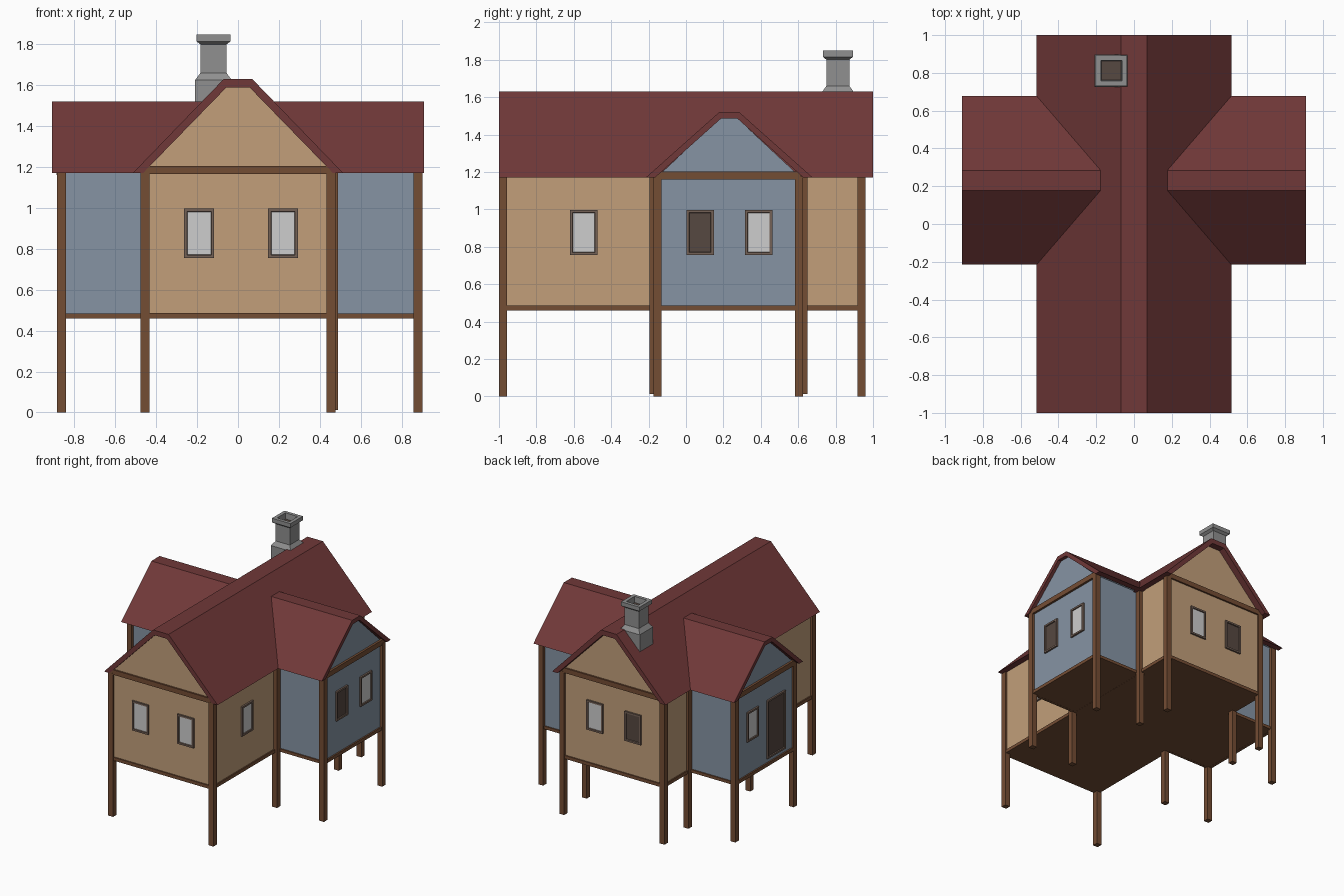
import bpy, bmesh
from mathutils import Vector

if "Cube" in bpy.data.objects:
    bpy.data.objects.remove(bpy.data.objects["Cube"])


def mat(name, r, g, b):
    m = bpy.data.materials.new(name)
    lin = [((c / 255 + 0.055) / 1.055) ** 2.4 for c in (r, g, b)]
    m.diffuse_color = (*lin, 1)
    m.use_nodes = True
    m.node_tree.nodes["Principled BSDF"].inputs["Base Color"].default_value = m.diffuse_color
    return m


ROOF = mat("red roof", 112, 56, 56)
TAN = mat("tan plaster", 194, 159, 122)
BLUE = mat("blue plaster", 134, 148, 164)
WOOD = mat("brown timber", 116, 77, 52)
FRAME = mat("window frame", 116, 97, 86)
LIGHT = mat("light pane", 205, 205, 205)
DARK = mat("dark pane", 86, 72, 65)
STONE = mat("grey stone", 144, 144, 144)


def finish(bm, name, *mats):
    bmesh.ops.recalc_face_normals(bm, faces=bm.faces)
    me = bpy.data.meshes.new(name)
    bm.to_mesh(me)
    bm.free()
    for m in mats:
        me.materials.append(m)
    ob = bpy.data.objects.new(name, me)
    bpy.context.collection.objects.link(ob)
    return ob


def box_bm(x0, x1, y0, y1, z0, z1):
    bm = bmesh.new()
    bmesh.ops.create_cube(bm, size=1)
    lo, size = Vector((x0, y0, z0)), Vector((x1 - x0, y1 - y0, z1 - z0))
    for v in bm.verts:
        v.co = Vector(lo[i] + (v.co[i] + 0.5) * size[i] for i in range(3))
    return bm


def box(name, m, *dims):
    return finish(box_bm(*dims), name, m)


def prism(name, m, profile, a0, a1, axis):
    """Extrude a (across, z) profile along y or x."""
    bm = bmesh.new()
    put = (lambda u, z, a: (u, a, z)) if axis == 'y' else (lambda u, z, a: (a, u, z))
    f = bm.faces.new([bm.verts.new(put(u, z, a0)) for u, z in profile])
    ext = bmesh.ops.extrude_face_region(bm, geom=[f])
    d = Vector(put(0, 0, a1 - a0))
    bmesh.ops.translate(bm, vec=d, verts=[v for v in ext["geom"] if isinstance(v, bmesh.types.BMVert)])
    return finish(bm, name, m)


def roof(name, mid, half, inner, ridge, inner_ridge, top, under, a0, a1, axis):
    """Bent shell with a narrow flat ridge."""
    right = [(half, 1.17), (ridge, top)]
    left = [(-u, z) for u, z in reversed(right)]
    low = [(-inner, 1.17), (-inner_ridge, under), (inner_ridge, under), (inner, 1.17)]
    prism(name, ROOF, [(mid + u, z) for u, z in right + left + low], a0, a1, axis)


def body(name, m, mid, half, ridge, eave, top, a0, a1, axis):
    pts = [(half, 0.47), (half, eave), (ridge, top), (-ridge, top), (-half, eave), (-half, 0.47)]
    prism(name, m, [(mid + u, z) for u, z in pts], a0, a1, axis)


def opening(name, side, plane, centre, pane, width=0.147, z0=0.755, z1=0.997):
    """Framed window or door; side is '+x', '-x', '+y' or '-y'."""
    s = 1 if side[0] == '+' else -1
    near, far = sorted((plane - s * 0.02, plane + s * 0.014))
    c0, c1 = centre - width / 2, centre + width / 2
    along_x = side[1] == 'y'
    bm = box_bm(c0, c1, near, far, z0, z1) if along_x else box_bm(near, far, c0, c1, z0, z1)
    bm.normal_update()
    n = Vector((0, s, 0)) if along_x else Vector((s, 0, 0))
    face = next(f for f in bm.faces if f.normal.dot(n) > 0.9)
    bmesh.ops.inset_individual(bm, faces=[face], thickness=0.02, depth=0)
    bmesh.ops.inset_individual(bm, faces=[face], thickness=0.003, depth=-0.008)
    face.material_index = 1
    finish(bm, name, FRAME, pane)


# walls with gables
body("main_walls", TAN, 0, 0.46, 0.058, 1.18, 1.592, -0.985, 0.945, 'y')
body("wing_walls", BLUE, 0.228, 0.376, 0.046, 1.18, 1.487, -0.87, 0.882, 'x')

# roofs
roof("main_roof", 0, 0.515, 0.465, 0.07, 0.056, 1.63, 1.59, -1.0, 1.0, 'y')
roof("wing_roof", 0.231, 0.446, 0.396, 0.053, 0.044, 1.52, 1.485, -0.91, 0.91, 'x')

# floors
box("main_floor", WOOD, -0.465, 0.465, -0.99, 0.95, 0.46, 0.475)
box("wing_floor", WOOD, -0.875, 0.887, -0.155, 0.61, 0.461, 0.475)

# sill beams around the base and tie beams across the gables
for n, s in (("left", -1), ("right", 1)):
    x = s * 0.46
    for part, y0, y1 in (("front", -0.985, -0.15), ("back", 0.605, 0.945)):
        box(f"{n}_{part}_sill", WOOD, x - 0.01, x + 0.01, y0, y1, 0.46, 0.487)
    xe = 0.882 if s > 0 else -0.87
    x0, x1 = sorted((xe, x))
    for part, y in (("front", -0.148), ("back", 0.604)):
        box(f"{n}_wing_{part}_sill", WOOD, x0, x1, y - 0.01, y + 0.01, 0.46, 0.484)
    box(f"{n}_wing_end_sill", WOOD, xe - 0.012, xe + 0.012, -0.15, 0.605, 0.46, 0.487)
    box(f"{n}_wing_tie_beam", WOOD, xe - 0.018, xe + 0.018, -0.16, 0.615, 1.16, 1.202)
for n, y in (("front", -0.983), ("back", 0.943)):
    box(f"{n}_sill", WOOD, -0.46, 0.46, y - 0.012, y + 0.012, 0.46, 0.487)
    box(f"{n}_tie_beam", WOOD, -0.47, 0.47, y - 0.016, y + 0.016, 1.165, 1.205)

# corner posts and stilts
posts = [(x, y, 0) for x in (-0.455, 0.455) for y in (-0.978, 0.938)]
posts += [(x, y, 0) for x in (-0.864, 0.879) for y in (-0.152, 0.604)]
posts += [(x, y, 0.012) for x in (-0.455, 0.468) for y in (-0.173, 0.627)]
for i, (x, y, z) in enumerate(posts):
    box(f"post_{i + 1}", WOOD, x - 0.022, x + 0.022, y - 0.022, y + 0.022, z, 1.175)

# windows and door
opening("front_window_left", '-y', -0.985, -0.19, LIGHT)
opening("front_window_right", '-y', -0.985, 0.22, LIGHT)
opening("back_window_left", '+y', 0.945, 0.16, LIGHT)
opening("back_window_right", '+y', 0.945, -0.185, DARK)
opening("right_wall_window", '+x', 0.46, -0.547, LIGHT)
opening("left_wall_window", '-x', -0.46, -0.547, LIGHT)
opening("right_wing_window_a", '+x', 0.882, 0.075, DARK)
opening("right_wing_window_b", '+x', 0.882, 0.388, LIGHT)
opening("left_wing_window", '-x', -0.87, 0.388, LIGHT)
opening("door", '-x', -0.87, 0.085, DARK, 0.23, 0.52, 0.997)

# chimney: square rings of (half width, height), ending inside the flue
rings = [(0.09, 1.36), (0.09, 1.625), (0.064, 1.66), (0.064, 1.80),
         (0.084, 1.815), (0.084, 1.848), (0.056, 1.848), (0.052, 1.80)]
bm = bmesh.new()
loops = [[bm.verts.new((-0.12 + h * sx, 0.812 + h * 0.96 * sy, z))
          for sx, sy in ((-1, -1), (1, -1), (1, 1), (-1, 1))] for h, z in rings]
for a, b in zip(loops, loops[1:]):
    for i in range(4):
        j = (i + 1) % 4
        bm.faces.new((a[i], a[j], b[j], b[i]))
bm.faces.new(loops[0])
flue = bm.faces.new(loops[-1])
flue.material_index = 1
finish(bm, "chimney", STONE, DARK)
